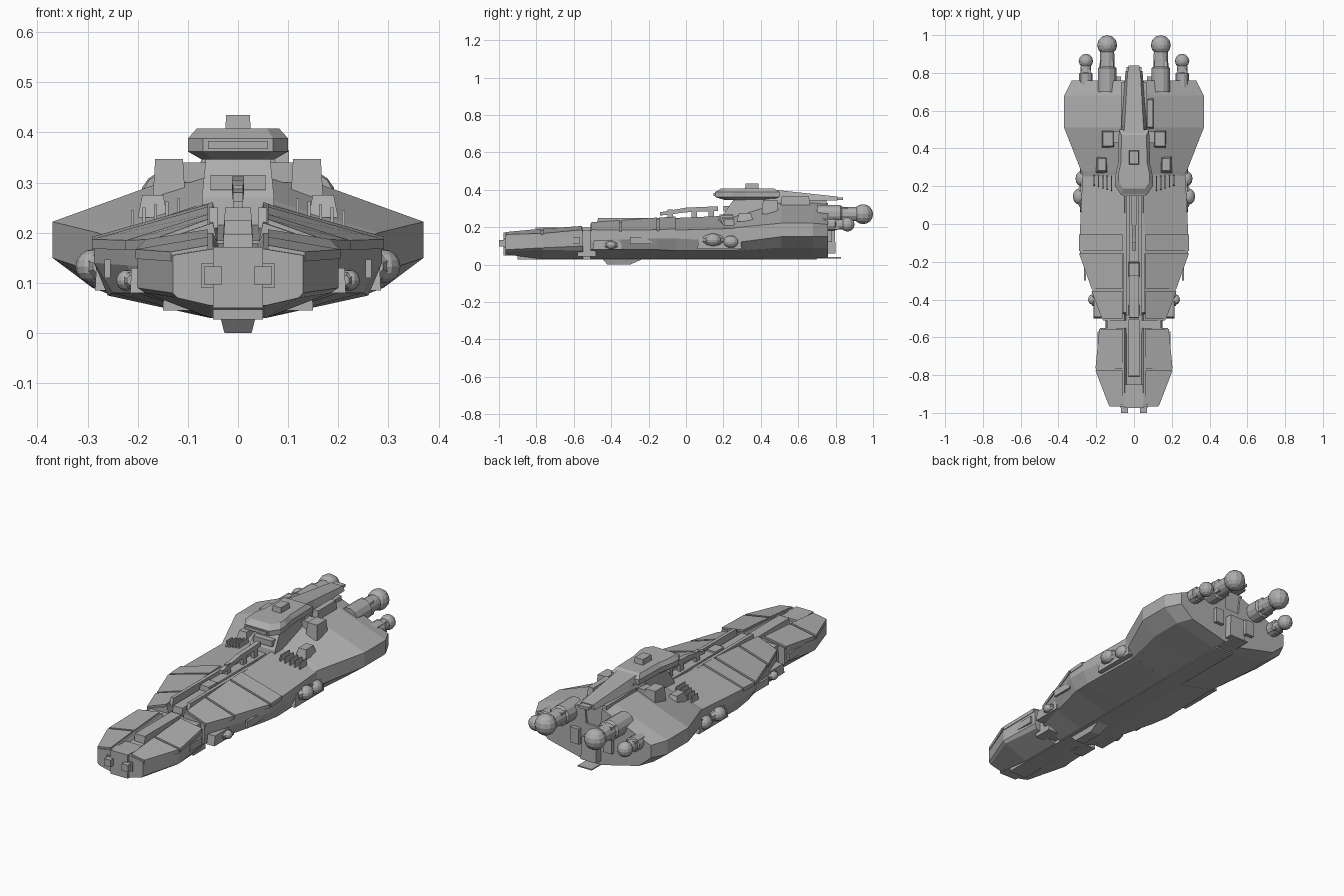
import bpy
import bmesh
import math
from mathutils import Matrix, Vector

old = bpy.data.objects.get("Cube")
if old:
    bpy.data.objects.remove(old, do_unlink=True)

GREY = (0.42, 0.42, 0.42, 1)
hull_grey = bpy.data.materials.new("hull grey")
hull_grey.use_nodes = True
hull_grey.diffuse_color = GREY
hull_grey.node_tree.nodes["Principled BSDF"].inputs["Base Color"].default_value = GREY


def finish(name, bm):
    bmesh.ops.recalc_face_normals(bm, faces=bm.faces)
    mesh = bpy.data.meshes.new(name)
    bm.to_mesh(mesh)
    bm.free()
    mesh.materials.append(hull_grey)
    obj = bpy.data.objects.new(name, mesh)
    bpy.context.scene.collection.objects.link(obj)
    return obj


def skin(name, rings):
    """Join closed rings of points into a capped solid."""
    bm = bmesh.new()
    loops = [[bm.verts.new(p) for p in ring] for ring in rings]
    count = len(loops[0])
    for a, b in zip(loops, loops[1:]):
        for i in range(count):
            j = (i + 1) % count
            bm.faces.new((a[i], a[j], b[j], b[i]))
    bm.faces.new(loops[0])
    bm.faces.new(loops[-1])
    return finish(name, bm)


def box(name, x, y, z, taper=1.0):
    """Box from ranges; taper narrows the top."""
    mx, my = sum(x) / 2, sum(y) / 2
    rings = []
    for height, s in zip(z, (1, taper)):
        rings.append([(mx + (px - mx) * s, my + (py - my) * s, height)
                      for px, py in ((x[0], y[0]), (x[1], y[0]), (x[1], y[1]), (x[0], y[1]))])
    return skin(name, rings)


def both(build, name, x, *args, **kw):
    """Build a part on each side."""
    build("left_" + name, x, *args, **kw)
    other = (-x[1], -x[0]) if isinstance(x, tuple) else -x
    build("right_" + name, other, *args, **kw)


def hull(name, sections, trench):
    """Mirrored hull; each section: y, deck z, width, edge top, edge base, chine x, chine z, keel z."""
    rings = []
    for y, deck, w, top, base, cx, cz, keel in sections:
        half = [(0.04, deck - trench), (0.05, deck), (w, top), (w, base), (cx, cz), (0.055, keel)]
        ring = half + [(-x, z) for x, z in reversed(half)]
        rings.append([(x, y, z) for x, z in ring])
    return skin(name, rings)


def armour(name, sections, lift=0.007):
    """Raised plates over the sloping deck, one per pair of sections."""
    for n, (a, b) in enumerate(zip(sections, sections[1:])):
        for side in (-1, 1):
            rings = []
            for s, shift in ((a, 0.006), (b, -0.006)):
                y, deck, w, top = s[:4]
                pts = [(0.06, deck - 0.01), (0.06, deck + lift), (w + 0.004, top + lift), (w + 0.004, top - 0.012)]
                rings.append([(side * x, y + shift, z) for x, z in pts])
            skin(f"{name}_{n}_{'left' if side > 0 else 'right'}", rings)


def turned(name, x, z, profile, sides=12):
    """Solid of revolution along y; profile is (y, radius)."""
    rings = []
    for y, r in profile:
        rings.append([(x + r * math.cos(t), y, z + r * math.sin(t))
                      for t in (math.tau * (i + 0.5) / sides for i in range(sides))])
    return skin(name, rings)


def ball(name, x, y, z, r, stretch=1.0):
    bm = bmesh.new()
    bmesh.ops.create_uvsphere(bm, u_segments=12, v_segments=8, radius=r,
                              matrix=Matrix.Translation((x, y, z)) @ Matrix.Diagonal((1, stretch, 1, 1)))
    return finish(name, bm)


# Main hull in three overlapping blocks
bow = [(-0.965, 0.168, 0.13, 0.155, 0.08, 0.12, 0.07, 0.055),
       (-0.77, 0.185, 0.2, 0.16, 0.09, 0.185, 0.08, 0.03),
       (-0.55, 0.2, 0.18, 0.18, 0.1, 0.17, 0.075, 0.03)]
middle = [(-0.51, 0.22, 0.165, 0.18, 0.13, 0.16, 0.08, 0.03),
          (-0.35, 0.23, 0.22, 0.178, 0.135, 0.2, 0.08, 0.03),
          (-0.15, 0.245, 0.287, 0.18, 0.14, 0.25, 0.08, 0.03),
          (-0.05, 0.25, 0.287, 0.185, 0.14, 0.26, 0.075, 0.03),
          (0.3, 0.265, 0.27, 0.195, 0.12, 0.25, 0.075, 0.03)]
stern = [(0.16, 0.22, 0.23, 0.18, 0.11, 0.22, 0.085, 0.03),
         (0.28, 0.27, 0.28, 0.2, 0.12, 0.25, 0.075, 0.03),
         (0.51, 0.338, 0.37, 0.222, 0.15, 0.29, 0.09, 0.033),
         (0.68, 0.338, 0.37, 0.222, 0.15, 0.29, 0.09, 0.033),
         (0.76, 0.33, 0.33, 0.215, 0.15, 0.26, 0.09, 0.04)]
hull("bow_hull", bow, 0.02)
hull("middle_hull", middle, 0.045)
hull("stern_hull", stern, 0.1)
armour("bow_plate", bow)
armour("middle_plate", middle[:4])
box("hull_joint", (-0.15, 0.15), (-0.58, -0.48), (0.045, 0.185), 0.95)

# Bow details
both(box, "bow_gun", (0.032, 0.068), (-1.0, -0.93), (0.097, 0.133))
both(box, "bow_gun_collar", (0.026, 0.074), (-0.972, -0.94), (0.091, 0.139))
box("nose_plate", (-0.05, 0.05), (-0.975, -0.85), (0.05, 0.172))
for side in (-1, 1):
    for n, (y, x, grow) in enumerate(((-0.62, 0.187, 0.05), (-0.24, 0.26, 0.06))):
        box(f"side_hatch_{n}_{side}", (side * x - 0.006, side * x + 0.006),
            (y - grow, y + grow), (0.11, 0.147))

# Central spine
box("spine_rail", (-0.03, 0.03), (-0.81, -0.5), (0.14, 0.198), 0.96)
box("spine_rail_rear", (-0.028, 0.028), (-0.5, -0.2), (0.17, 0.225), 0.96)
box("spine_mount", (-0.03, 0.03), (-0.28, -0.2), (0.19, 0.25), 0.85)
box("spine_deck", (-0.024, 0.024), (-0.2, 0.25), (0.19, 0.245))
for n, y in enumerate((-0.1, 0.03, 0.12)):
    box(f"cannon_strut_{n}", (-0.009, 0.009), (y, y + 0.03), (0.23, 0.295))
skin("long_cannon", [[(x, y, z) for x, z in ((-w, low), (w, low), (w, top), (-w, top))]
                     for y, w, low, top in ((-0.14, 0.01, 0.262, 0.28), (0, 0.012, 0.28, 0.305),
                                            (0.17, 0.012, 0.288, 0.312))])
both(box, "trench_rail", (0.04, 0.058), (-0.48, 0.2), (0.21, 0.25), 0.97)

# Command tower
skin("tower", [[(-w, f, z), (w, f, z), (w, 0.52, z), (-w, 0.52, z)]
               for z, w, f in ((0.1, 0.075, 0.18), (0.27, 0.072, 0.2), (0.37, 0.062, 0.27))])
box("tower_panel", (-0.055, 0.055), (0.2, 0.26), (0.285, 0.315))
outline = [(0.07, 0.155), (0.1, 0.2), (0.1, 0.25), (0.085, 0.32), (0.08, 0.5)]
outline += [(-x, y) for x, y in reversed(outline)]
skin("bridge", [[(x * s, 0.34 + (y - 0.34) * s, z) for x, y in outline]
                for z, s in ((0.346, 0.72), (0.362, 1), (0.388, 1), (0.408, 0.82))])
box("bridge_window", (-0.06, 0.06), (0.148, 0.18), (0.367, 0.383))
box("sensor_block", (-0.026, 0.026), (0.315, 0.39), (0.4, 0.435), 0.9)
skin("tower_tail", [[(-w, y, low), (w, y, low), (w * 0.75, y, top), (-w * 0.75, y, top)]
                    for y, w, low, top in ((0.44, 0.075, 0.34, 0.405), (0.55, 0.064, 0.345, 0.392),
                                           (0.81, 0.045, 0.342, 0.364))])
box("tail_tip", (-0.028, 0.028), (0.8, 0.84), (0.346, 0.36))
both(box, "tower_wing", (0.105, 0.17), (0.405, 0.495), (0.27, 0.347), 0.85)
both(box, "tower_arm", (0.06, 0.12), (0.43, 0.49), (0.3, 0.34))
box("tower_side_fin", (0.07, 0.104), (0.5, 0.67), (0.28, 0.365), 0.85)

# Deck vents and blisters
for n in range(5):
    both(box, f"deck_vent_{n}", (0.115 + n * 0.023, 0.122 + n * 0.023),
         (0.17 + n * 0.008, 0.26), (0.21, 0.268 - n * 0.006), 0.8)
both(box, "deck_blister", (0.14, 0.2), (0.27, 0.36), (0.23, 0.275), 0.7)

# Side turrets
for n, (x, y, z, r) in enumerate(((0.29, 0.145, 0.133, 0.034), (0.277, 0.24, 0.122, 0.033),
                                  (0.222, -0.4, 0.105, 0.021), (0.195, -0.45, 0.108, 0.018))):
    both(ball, f"turret_{n}", x, y, z, r, stretch=1.25)
    both(turned, f"turret_collar_{n}", x - r / 2, z,
         [(y - r * 1.6, r * 0.5), (y - r, r * 0.85), (y + r, r * 0.85), (y + r * 1.6, r * 0.5)], sides=8)
both(box, "turret_sponson", (0.17, 0.215), (-0.5, -0.34), (0.08, 0.13), 0.9)
both(box, "rear_sponson", (0.22, 0.285), (0.06, 0.3), (0.085, 0.15), 0.9)

# Engines with rounded ends
for name, x, z, start, end, r in (("main", 0.142, 0.27, 0.7, 0.947, 0.053),
                                  ("outer", 0.255, 0.215, 0.7, 0.863, 0.038)):
    step = end - 0.76
    both(turned, name + "_engine", x, z,
         [(start, r * 0.95), (0.76 + step * 0.35, r * 0.95), (0.76 + step * 0.4, r * 0.78), (end, r * 0.7)])
    both(ball, name + "_engine_ball", x, end, z, r)
    for n in range(4):
        a = math.tau * (n + 0.5) / 4
        dx, dz = math.cos(a) * r * 0.7, math.sin(a) * r * 0.7
        both(box, f"{name}_engine_rib_{n}", (x + dx - 0.008, x + dx + 0.008),
             (0.74, 0.76 + step * 0.55), (z + dz - 0.008, z + dz + 0.008))

# Stern and belly
box("stern_core", (-0.07, 0.07), (0.5, 0.75), (0.05, 0.345))
box("stern_block", (-0.045, 0.045), (0.72, 0.8), (0.06, 0.18), 0.9)
both(box, "stern_panel", (0.07, 0.12), (0.75, 0.78), (0.12, 0.2))
box("stern_skid", (-0.04, 0.04), (0.68, 0.83), (0.034, 0.04))
box("keel", (-0.05, 0.05), (-0.9, 0.7), (0.027, 0.06))
skin("belly_pod", [[(-w, a, z), (w, a, z), (w, b, z), (-w, b, z)]
                   for z, w, a, b in ((0, 0.027, -0.42, -0.3), (0.035, 0.036, -0.45, -0.22))])
